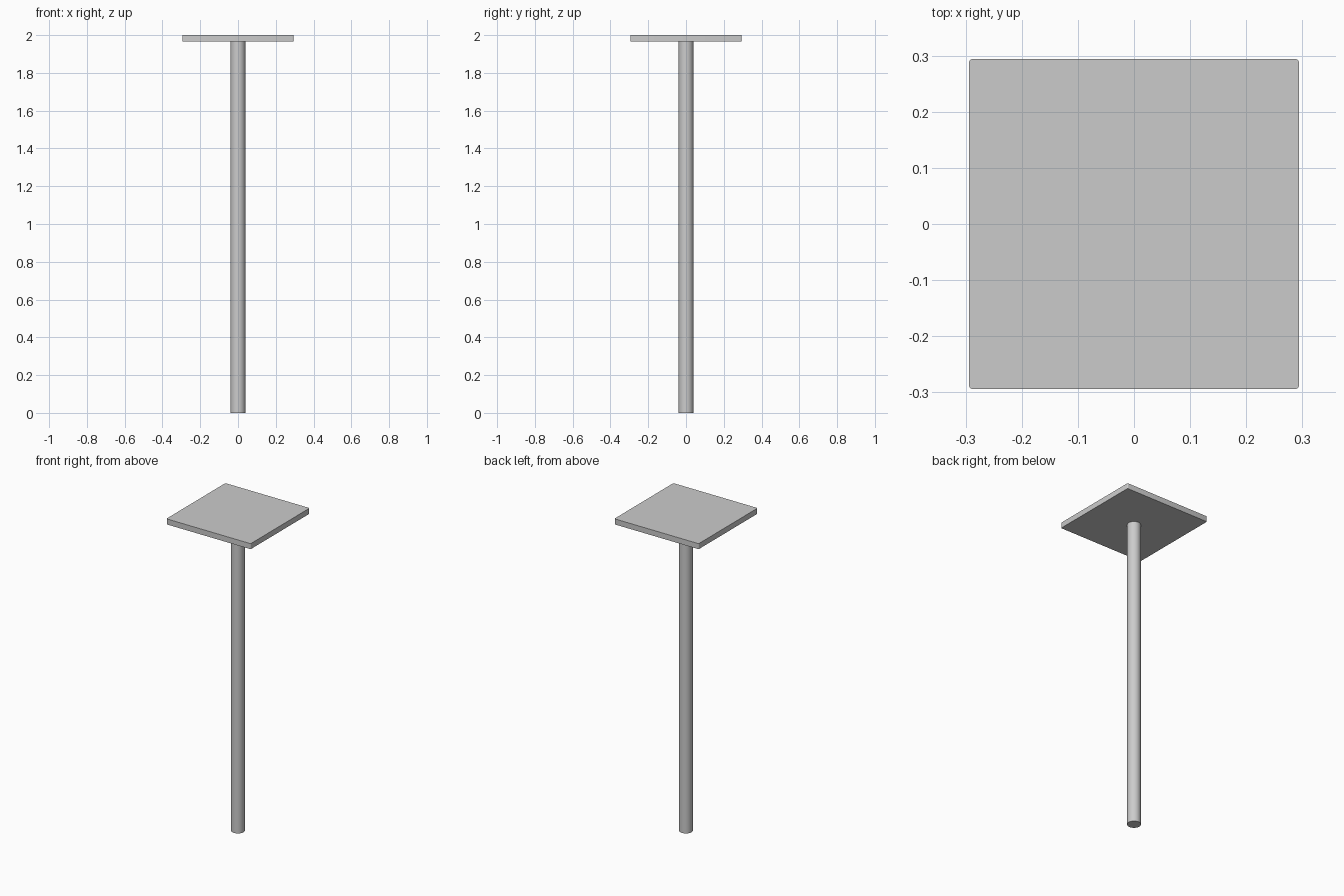
import bpy, bmesh

if "Cube" in bpy.data.objects:
    bpy.data.objects.remove(bpy.data.objects["Cube"])

HALF = 0.294      # half width of the plate
THICK = 0.035     # plate thickness
RADIUS = 0.039    # post radius
TOP = 2.0


def add_object(name, bm):
    mesh = bpy.data.meshes.new(name)
    bm.to_mesh(mesh)
    bm.free()
    obj = bpy.data.objects.new(name, mesh)
    bpy.context.collection.objects.link(obj)
    return obj


# Square top plate with slightly rounded vertical corners
bm = bmesh.new()
bmesh.ops.create_cube(bm, size=1)
bmesh.ops.scale(bm, vec=(2 * HALF, 2 * HALF, THICK), verts=bm.verts)
bmesh.ops.translate(bm, vec=(0, 0, TOP - THICK / 2), verts=bm.verts)
corners = [e for e in bm.edges if abs(e.verts[0].co.z - e.verts[1].co.z) > 0.01]
bmesh.ops.bevel(bm, geom=corners, offset=0.006, segments=4, profile=0.5, affect='EDGES')
plate = add_object("top_plate", bm)

# Round post from the ground to the underside of the plate
height = TOP - THICK
bm = bmesh.new()
bmesh.ops.create_cone(bm, cap_ends=True, segments=48,
                      radius1=RADIUS, radius2=RADIUS, depth=height)
bmesh.ops.translate(bm, vec=(0, 0, height / 2), verts=bm.verts)
post = add_object("post", bm)

# Smooth curved sides, crisp edges
for obj in (plate, post):
    bpy.ops.object.select_all(action='DESELECT')
    obj.select_set(True)
    bpy.context.view_layer.objects.active = obj
    bpy.ops.object.shade_smooth_by_angle()
